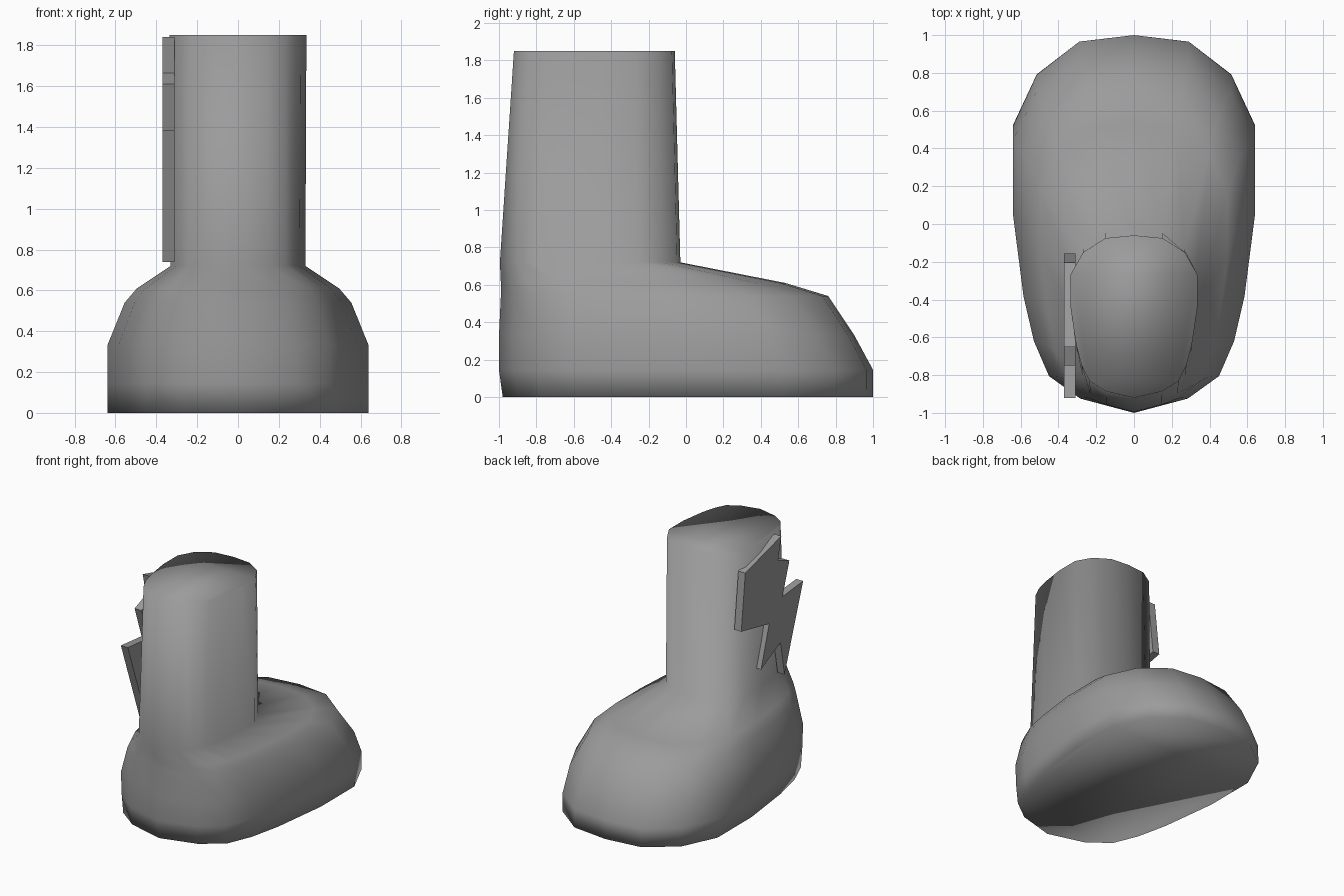
import bpy
import bmesh

cube = bpy.data.objects.get("Cube")
if cube:
    bpy.data.objects.remove(cube, do_unlink=True)

grey = bpy.data.materials.new("plain_grey")
grey.use_nodes = True
GREY = (0.33, 0.33, 0.33, 1)
grey.diffuse_color = GREY
grey.node_tree.nodes["Principled BSDF"].inputs["Base Color"].default_value = GREY


def make_object(name, bm, smooth):
    bmesh.ops.recalc_face_normals(bm, faces=bm.faces)
    for face in bm.faces:
        face.smooth = smooth
    mesh = bpy.data.meshes.new(name)
    bm.to_mesh(mesh)
    bm.free()
    mesh.materials.append(grey)
    obj = bpy.data.objects.new(name, mesh)
    bpy.context.collection.objects.link(obj)
    return obj


# Footprint: half outline from toe to heel, mirrored across x
half = [(0, 1), (.29, .965), (.515, .79), (.64, .52), (.64, .1), (.585, -.35),
        (.53, -.6), (.45, -.795), (.285, -.92), (0, -1)]
outline = half + [(-x, y) for x, y in reversed(half[1:-1])]

# Boot body: the footprint fitted to each level (height, half width, heel y, toe y)
levels = [(0, .64, -.98, 1), (.145, .64, -1, 1), (.33, .64, -1, .9),
          (.54, .555, -.99, .76), (.61, .495, -.99, .53),
          (.72, .33, -.995, -.03), (1.85, .335, -.92, -.06)]

bm = bmesh.new()
rings = []
for z, width, heel, toe in levels:
    rings.append([bm.verts.new((x * width / .64, heel + (y + 1) / 2 * (toe - heel), z))
                  for x, y in outline])
n = len(outline)
for low, high in zip(rings, rings[1:]):
    for i in range(n):
        j = (i + 1) % n
        bm.faces.new((low[i], low[j], high[j], high[i]))
bm.faces.new(rings[0])
bm.faces.new(rings[-1])
make_object("boot_body", bm, True)

# Zigzag bolt plate on the side of the shaft, outline in (y, z)
bolt = [(-.65, 1.84), (-.61, 1.665), (-.75, 1.61), (-.665, 1.36), (-.92, 1.385),
        (-.69, .74), (-.64, 1.01), (-.4, .89), (-.5, 1.21), (-.155, 1.28),
        (-.205, 1.72)]
bm = bmesh.new()
plate = bm.faces.new([bm.verts.new((-.37, y, z)) for y, z in bolt])
side = bmesh.ops.extrude_face_region(bm, geom=[plate])
for v in side["geom"]:
    if isinstance(v, bmesh.types.BMVert):
        v.co.x = -.31
make_object("bolt_plate", bm, False)
